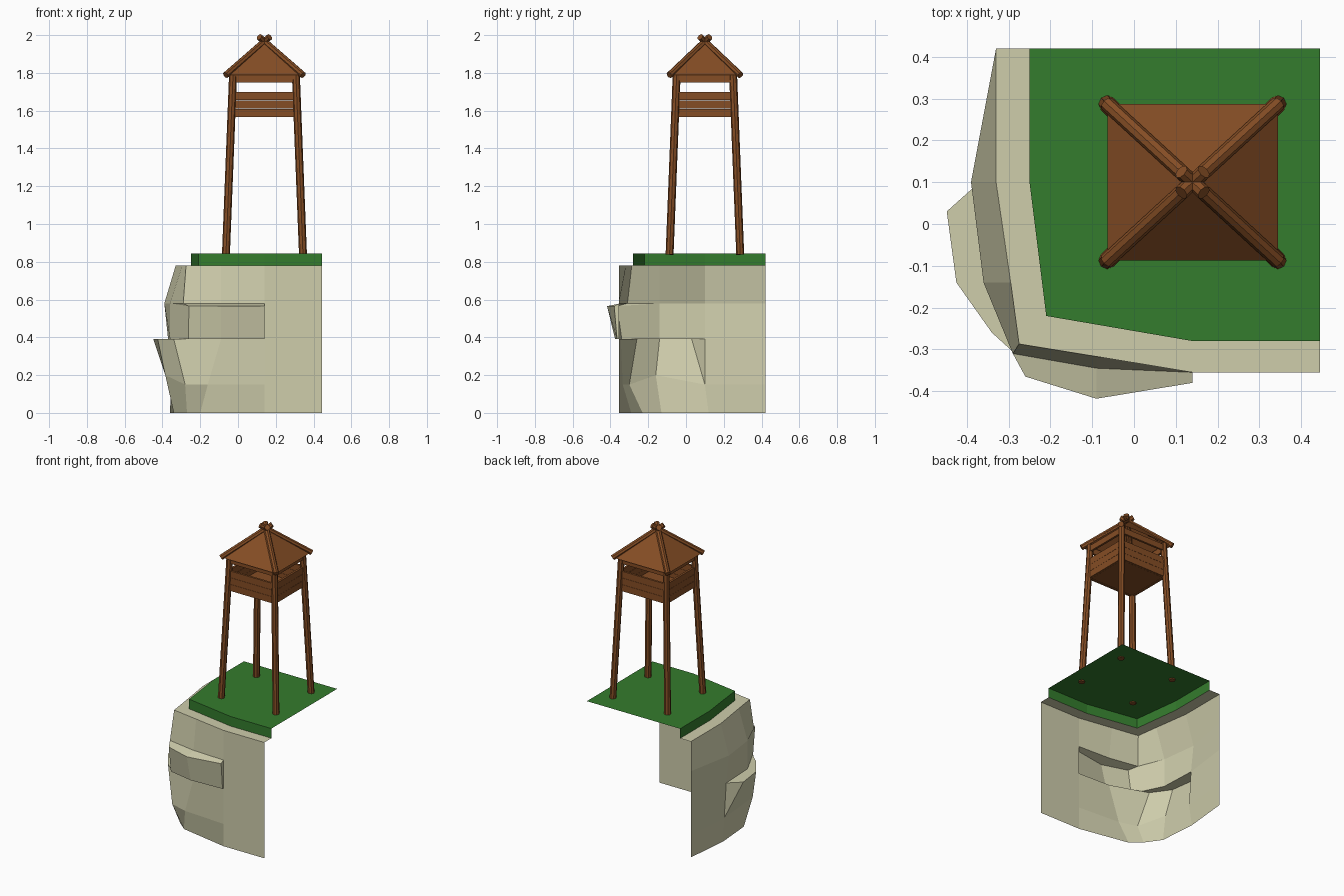
import bpy, bmesh, math
from mathutils import Vector

if "Cube" in bpy.data.objects:
    bpy.data.objects.remove(bpy.data.objects["Cube"])


def material(name, rgb):
    m = bpy.data.materials.new(name)
    m.diffuse_color = (*rgb, 1)
    m.use_nodes = True
    m.node_tree.nodes["Principled BSDF"].inputs["Base Color"].default_value = m.diffuse_color
    return m


STONE = material("pale_stone", (0.62, 0.61, 0.41))
GRASS = material("grass_green", (0.034, 0.20, 0.026))
WOOD = material("brown_wood", (0.235, 0.075, 0.018))


def finish(bm, name, mat):
    me = bpy.data.meshes.new(name)
    bm.to_mesh(me)
    bm.free()
    me.materials.append(mat)
    ob = bpy.data.objects.new(name, me)
    bpy.context.collection.objects.link(ob)
    return ob


def strip(bm, rows):
    """Skin neighbouring rows of points with quads, merging collapsed edges."""
    grid = [[bm.verts.new(p) for p in r] for r in rows]
    for lo, hi in zip(grid, grid[1:]):
        for i in range(len(lo) - 1):
            bm.faces.new((lo[i], hi[i], hi[i + 1], lo[i + 1]))
    bmesh.ops.remove_doubles(bm, verts=bm.verts[:], dist=0.0005)


# ---- cliff: open wall along the front and left, with two jutting ledges ----
def level(z, C, D, E, F, b=None, f=None):
    """One contour of the wall; b and f are the stepped ends of the ledges."""
    B = (0.14, -0.355)
    pts = [(0.445, -0.355), B, b or B, C, D, E, f or F, F, (-0.33, 0.42)]
    return [p if len(p) == 3 else (*p, z) for p in pts]


c_mid, d_mid, e_mid, f_mid = (-0.09, -0.345), (-0.285, -0.31), (-0.36, -0.14), (-0.37, 0.1)
f_top = (-0.39, 0.1)
walls = [
    level(0.0, (-0.20, -0.29), (-0.27, -0.23), (-0.34, -0.13), (-0.36, 0.12)),
    level(0.15, (-0.16, -0.335), (-0.28, -0.30), (-0.385, -0.16, 0.20), (-0.355, 0.1)),
    # left ledge lip
    level(0.39, c_mid, (-0.34, -0.26), (-0.425, -0.14), f_mid, f=(-0.448, 0.03)),
    level(0.39, c_mid, d_mid, e_mid, f_mid),
    # front ledge, bottom then lip
    level(0.39, (-0.09, -0.375), (-0.262, -0.34), e_mid, f_mid, b=(0.14, -0.365)),
    level(0.58, (-0.09, -0.418, 0.565), (-0.26, -0.365, 0.565), e_mid, f_top,
          b=(0.14, -0.38, 0.565)),
    level(0.58, c_mid, (-0.29, -0.31), e_mid, f_top),
    # rim
    level(0.78, (-0.09, -0.317), (-0.275, -0.287), (-0.295, -0.14), (-0.33, 0.1)),
]
rim = [(0.445, -0.28), (0.14, -0.28), (0.14, -0.28), (-0.09, -0.24), (-0.21, -0.22),
       (-0.22, -0.14), (-0.25, 0.1), (-0.25, 0.1), (-0.25, 0.42)]
walls.append([(x, y, 0.78) for x, y in rim])
bm = bmesh.new()
strip(bm, walls)
finish(bm, "cliff", STONE)

# ---- grass: raised top with a border on the two cliff sides ----
edge = [rim[0], rim[1], rim[4], rim[6], rim[8]]
bm = bmesh.new()
strip(bm, [[(x, y, z) for x, y in edge] for z in (0.78, 0.845)])
bm.faces.new([bm.verts.new((x, y, 0.845)) for x, y in reversed(edge + [(0.445, 0.42)])])
bmesh.ops.remove_doubles(bm, verts=bm.verts[:], dist=0.0005)
finish(bm, "grass_top", GRASS)

# ---- watchtower ----
CX, CY = 0.14, 0.10


def log(name, a, b, r):
    a, b = Vector(a), Vector(b)
    bm = bmesh.new()
    bmesh.ops.create_cone(bm, cap_ends=True, segments=8, radius1=r, radius2=r,
                          depth=(b - a).length)
    bm.transform(Vector((b - a)).to_track_quat('Z', 'Y').to_matrix().to_4x4())
    bmesh.ops.translate(bm, verts=bm.verts, vec=(a + b) / 2)
    return finish(bm, name, WOOD)


def box(name, centre, size):
    bm = bmesh.new()
    bmesh.ops.create_cube(bm, size=1)
    bmesh.ops.scale(bm, verts=bm.verts, vec=size)
    bmesh.ops.translate(bm, verts=bm.verts, vec=centre)
    return finish(bm, name, WOOD)


# leaning legs and crossing roof beams
for sx in (-1, 1):
    for sy in (-1, 1):
        log("leg", (CX + sx * 0.204, CY + sy * 0.187, 0.838),
            (CX + sx * 0.166, CY + sy * 0.149, 1.80), 0.021)
        log("roof_beam", (CX + sx * 0.205, CY + sy * 0.188, 1.788),
            (CX - sx * 0.027, CY - sy * 0.025, 1.990), 0.018)

# floor
box("floor", (CX, CY, 1.575), (0.325, 0.29, 0.015))

# railing planks and eave boards on all four sides
for z, h in ((1.588, 0.044), (1.633, 0.044), (1.678, 0.044), (1.77, 0.04)):
    hx, hy = 0.172, 0.155
    for s in (-1, 1):
        box("front_back_plank", (CX, CY + s * hy, z), (2 * hx, 0.014, h))
        box("side_plank", (CX + s * hx, CY, z), (0.014, 2 * hy, h))

# hollow pyramid roof
bm = bmesh.new()
apex = bm.verts.new((CX, CY, 1.975))
ring = [bm.verts.new((CX + sx * 0.204, CY + sy * 0.187, 1.788))
        for sx, sy in ((-1, -1), (1, -1), (1, 1), (-1, 1))]
for i in range(4):
    bm.faces.new((ring[i], ring[(i + 1) % 4], apex))
finish(bm, "roof", WOOD)
